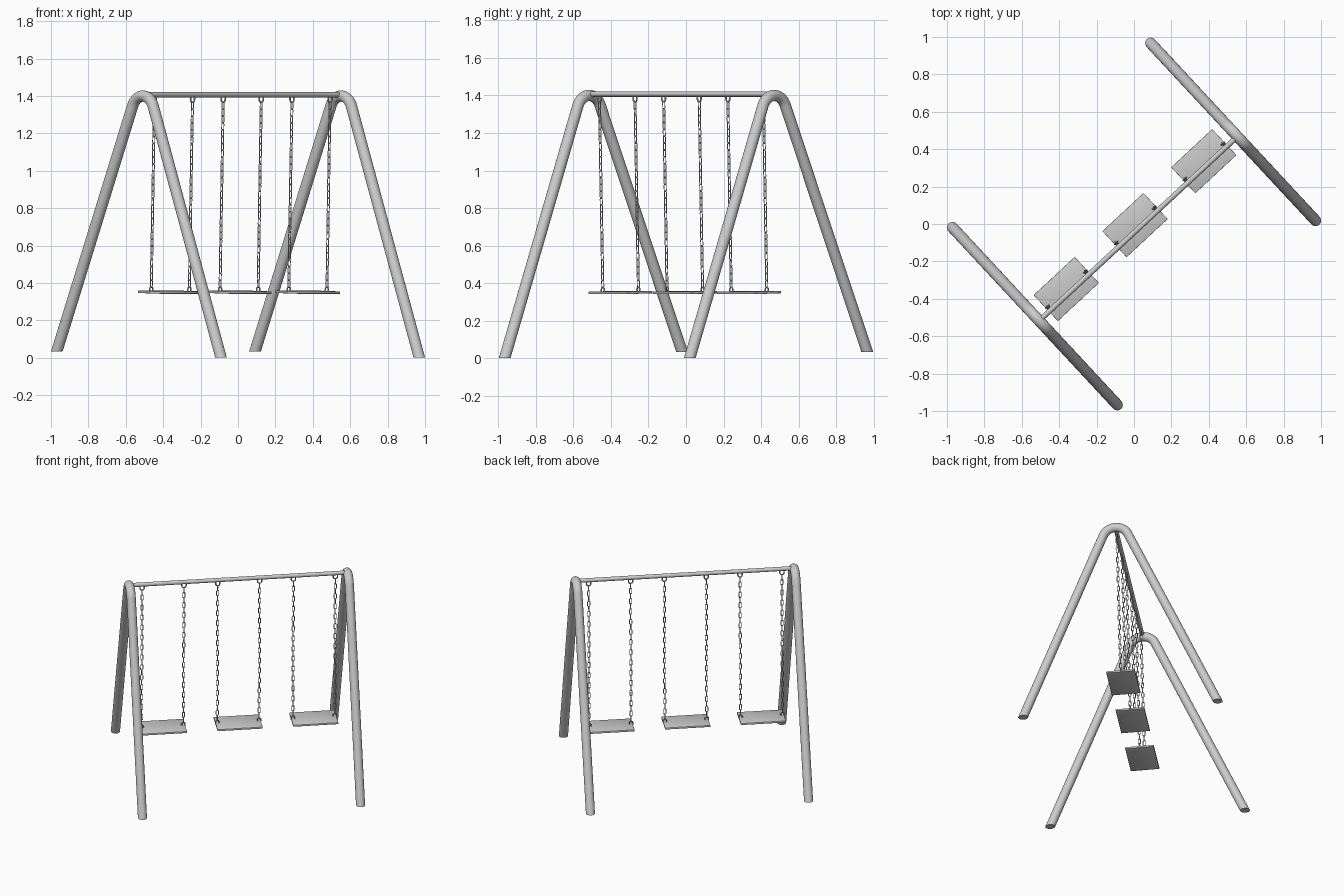
import bpy, bmesh
from math import sin, cos, pi, atan, radians
from mathutils import Matrix, Vector

if "Cube" in bpy.data.objects:
    bpy.data.objects.remove(bpy.data.objects["Cube"])

# Whole set is turned in plan and leans slightly: local x = along the bar
PLACE = (Matrix.Translation((0, 0, 0.018)) @ Matrix.Rotation(radians(42.9), 4, 'Z')
         @ Matrix.Rotation(radians(1.4), 4, 'X'))


def finish(name, bm):
    bmesh.ops.recalc_face_normals(bm, faces=bm.faces)
    me = bpy.data.meshes.new(name)
    bm.to_mesh(me)
    bm.free()
    ob = bpy.data.objects.new(name, me)
    bpy.context.collection.objects.link(ob)
    ob.matrix_world = PLACE
    bpy.ops.object.select_all(action='DESELECT')
    ob.select_set(True)
    bpy.context.view_layer.objects.active = ob
    bpy.ops.object.shade_smooth_by_angle(angle=radians(40))
    return ob


def sweep(bm, pts, r, sides, origin, axis, closed=False, flat_feet=False):
    """Tube along a 2D path (a, z) in the vertical plane spanned by axis."""
    axis, origin = Vector(axis), Vector(origin)
    side = Vector((-axis.y, axis.x, 0))
    pts = [Vector(p) for p in pts]
    n, rings = len(pts), []
    for i, p in enumerate(pts):
        if closed:
            t = pts[(i + 1) % n] - pts[i - 1]
        else:
            t = pts[min(i + 1, n - 1)] - pts[max(i - 1, 0)]
        t.normalize()
        nrm = Vector((-t.y, t.x))
        ring = []
        for k in range(sides):
            a = 2 * pi * k / sides
            q = p + nrm * r * cos(a)
            if flat_feet and i in (0, n - 1):
                q -= t * ((q.y - p.y) / t.y)      # cut level with the ground
            ring.append(bm.verts.new(origin + axis * q.x + side * (r * sin(a))
                                     + Vector((0, 0, q.y))))
        rings.append(ring)
    for i in range(n if closed else n - 1):
        a, b = rings[i], rings[(i + 1) % n]
        for k in range(sides):
            m = (k + 1) % sides
            bm.faces.new((a[k], a[m], b[m], b[k]))
    if not closed:
        bm.faces.new(rings[0])
        bm.faces.new(rings[-1])


X, Y = (1, 0, 0), (0, 1, 0)

# Bent A-frames at both ends
HALF, TOP, R = 0.7235, 1.382, 0.088
lean = atan(0.425)
arc = [(-R * cos(a), TOP - R + R * sin(a))
       for a in [lean + (pi - 2 * lean) * i / 16 for i in range(17)]]
leg_path = [(-0.645, 0)] + arc + [(0.645, 0)]
for name, x in (("left_frame", -HALF), ("right_frame", HALF)):
    bm = bmesh.new()
    sweep(bm, leg_path, 0.03, 24, (x, 0, 0), Y, flat_feet=True)
    finish(name, bm)

# Top bar
bm = bmesh.new()
sweep(bm, [(-HALF, 1.389), (HALF, 1.389)], 0.014, 20, (0, 0, 0), X)
finish("top_bar", bm)


def half_circle(r, z, start):
    return [(r * cos(start + pi * i / 6), z + r * sin(start + pi * i / 6)) for i in range(7)]


# Hooks, chains and seats
CH_TOP, CH_LOW, LINKS = 1.348, 0.361, 27
pitch = (CH_TOP - CH_LOW) / LINKS
LW, WIRE = 0.0075, 0.0026
h = pitch / 2 + WIRE - LW
link = half_circle(LW, h, 0) + half_circle(LW, -h, pi)
for s, cx in enumerate((-0.502, 0, 0.502), 1):
    for tag, dx in (("left", -0.139), ("right", 0.139)):
        x = cx + dx
        bm = bmesh.new()
        for i in range(LINKS):
            z = CH_TOP - pitch * (i + 0.5)
            sweep(bm, link, WIRE, 6, (x, 0, z), X if i % 2 else Y, closed=True)
        finish(f"chain_{s}_{tag}", bm)
        bm = bmesh.new()
        w = 0.014
        sweep(bm, [(-w, 1.385)] + half_circle(w, CH_TOP + w, pi) + [(w, 1.385)],
              0.0045, 8, (x, 0, 0), X)
        w = 0.011
        sweep(bm, [(w, 0.333)] + half_circle(w, CH_LOW - w, 0) + [(-w, 0.333)],
              0.004, 8, (x, 0, 0), X)
        finish(f"hooks_{s}_{tag}", bm)
    bm = bmesh.new()
    bmesh.ops.create_cube(bm, size=1, matrix=Matrix.Translation((cx, 0, 0.333))
                          @ Matrix.Diagonal((0.30, 0.19, 0.013, 1)))
    bmesh.ops.bevel(bm, geom=list(bm.edges), offset=0.003, segments=2,
                    affect='EDGES', profile=0.5)
    finish(f"seat_{s}", bm)
